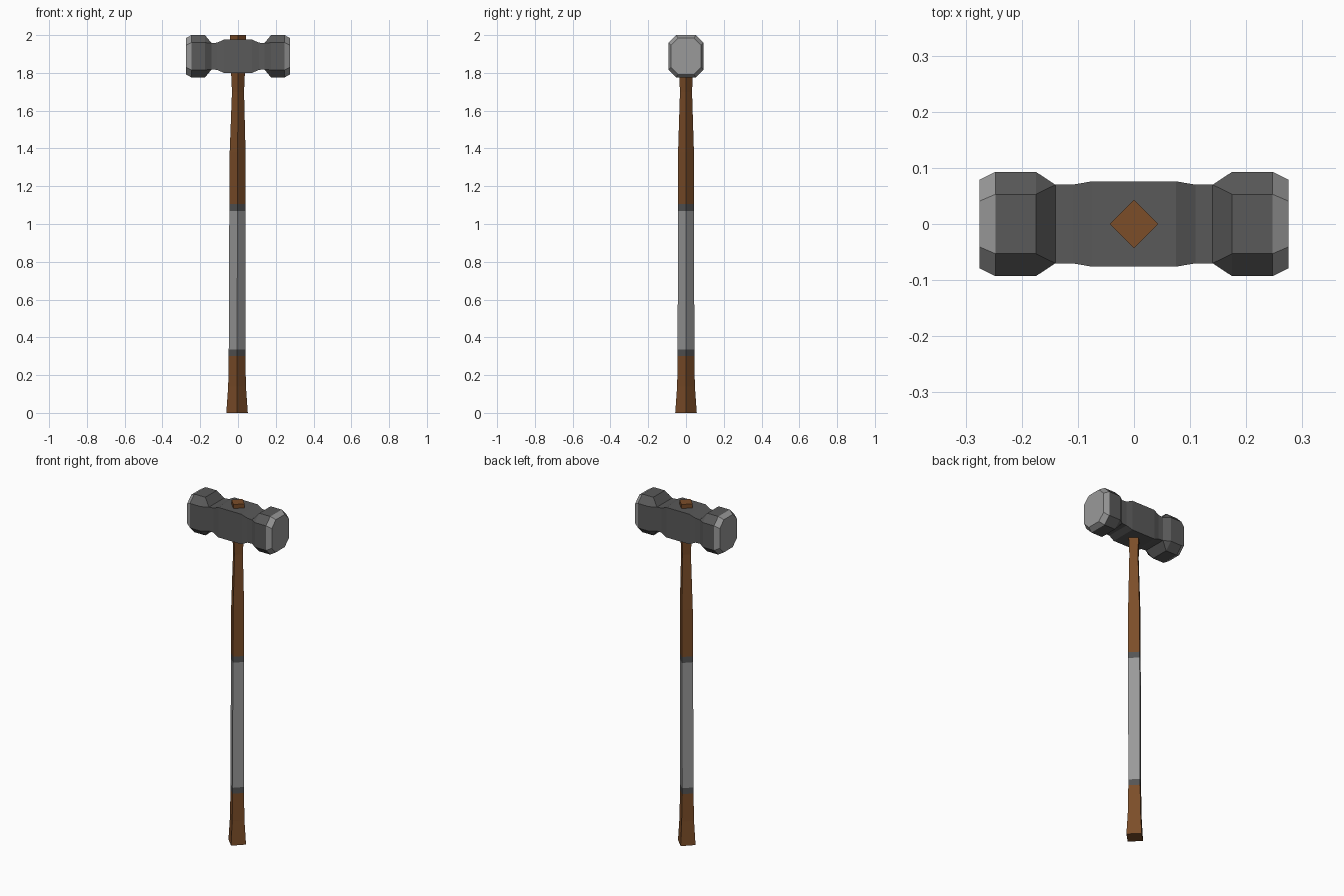
import bpy, bmesh

if "Cube" in bpy.data.objects:
    bpy.data.objects.remove(bpy.data.objects["Cube"])

HEAD_Z = 1.888


def material(name, rgb):
    m = bpy.data.materials.new(name)
    m.diffuse_color = (*rgb, 1)
    m.use_nodes = True
    m.node_tree.nodes["Principled BSDF"].inputs["Base Color"].default_value = m.diffuse_color
    return m


wood = material("wood", (0.20, 0.075, 0.022))
steel = material("dark_steel", (0.10, 0.10, 0.10))
polished = material("polished_steel", (0.32, 0.32, 0.32))
wrap = material("wrap", (0.32, 0.32, 0.32))
band = material("band", (0.09, 0.09, 0.09))


def loft(name, rings, mat, cap_start=False, cap_end=False):
    """Skin a list of equal-length vertex rings with flat faces."""
    bm = bmesh.new()
    loops = [[bm.verts.new(p) for p in ring] for ring in rings]
    n = len(loops[0])
    for a, b in zip(loops, loops[1:]):
        for i in range(n):
            j = (i + 1) % n
            bm.faces.new((a[i], a[j], b[j], b[i]))
    if cap_start:
        bm.faces.new(loops[0][::-1])
    if cap_end:
        bm.faces.new(loops[-1])
    bmesh.ops.remove_doubles(bm, verts=bm.verts, dist=1e-5)
    me = bpy.data.meshes.new(name)
    bm.to_mesh(me)
    bm.free()
    me.materials.append(mat)
    ob = bpy.data.objects.new(name, me)
    bpy.context.collection.objects.link(ob)
    return ob


def section(x, hy, hz, c):
    """Chamfered rectangle across the head; c = 0 gives a plain rectangle."""
    pts = [(hy, hz - c), (hy - c, hz), (c - hy, hz), (-hy, hz - c),
           (-hy, c - hz), (c - hy, -hz), (hy - c, -hz), (hy, c - hz)]
    return [(x, y, HEAD_Z + z) for y, z in pts]


def diamond(z, r, cx):
    """Square handle section turned 45 degrees."""
    return [(cx + r, 0, z), (cx, r, z), (cx - r, 0, z), (cx, -r, z)]


# Hammer head: rectangular middle, necks, octagonal ends
half = [(0.075, 0.076, 0.088, 0), (0.11, 0.07, 0.072, 0), (0.14, 0.07, 0.070, 0),
        (0.175, 0.093, 0.112, 0.040), (0.247, 0.093, 0.112, 0.040)]
profile = [(-x, a, b, c) for x, a, b, c in reversed(half)] + half
loft("hammer_head", [section(*p) for p in profile], steel)

# Bevelled striking faces
rim, tip = (0.093, 0.112, 0.040), (0.079, 0.096, 0.038)
loft("striking_face_right", [section(0.247, *rim), section(0.275, *tip)],
     polished, cap_end=True)
loft("striking_face_left", [section(-0.275, *tip), section(-0.247, *rim)],
     polished, cap_start=True)

# Handle, bottom to top
loft("handle_butt", [diamond(0, 0.057, -0.005), diamond(0.14, 0.047, -0.005),
                     diamond(0.30, 0.044, -0.005)], wood, cap_start=True)
loft("lower_band", [diamond(0.30, 0.044, -0.005), diamond(0.335, 0.044, -0.005)], band)
loft("grip_wrap", [diamond(0.335, 0.044, -0.005), diamond(1.07, 0.043, -0.003)], wrap)
loft("upper_band", [diamond(1.07, 0.043, -0.003), diamond(1.105, 0.043, -0.003)], band)
loft("handle_shaft", [diamond(1.105, 0.043, -0.003), diamond(1.38, 0.042, -0.002),
                      diamond(1.70, 0.032, 0), diamond(1.79, 0.036, 0),
                      diamond(2.0, 0.043, 0)], wood, cap_end=True)
